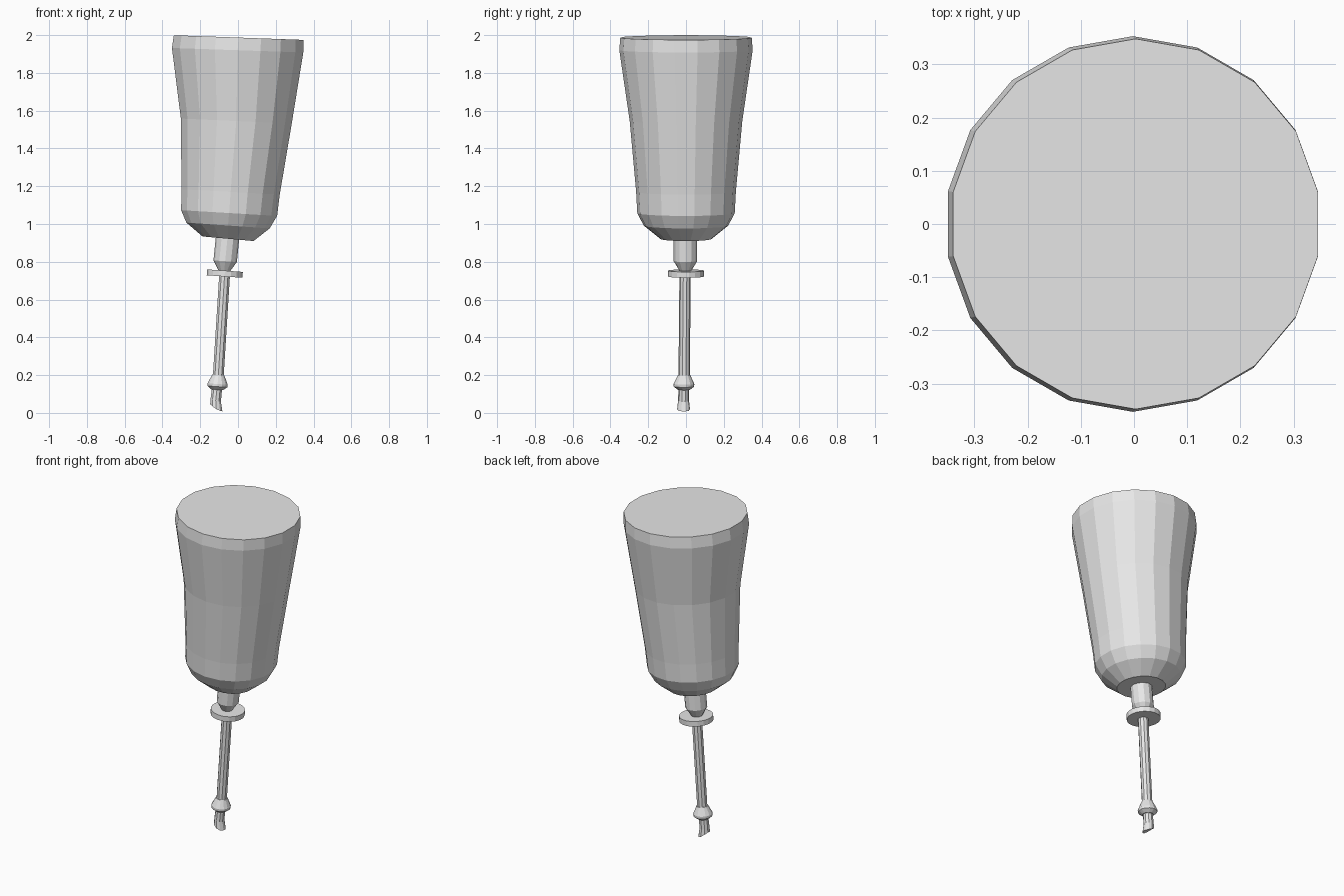
import bpy, bmesh, math

grey = bpy.data.materials.new("plain grey")
grey.diffuse_color = (0.8, 0.8, 0.8, 1)


def loft(name, sides, rings):
    """Skin tilted rings, each (x, y, z, radius, slope along x, sag); cap both ends."""
    bm = bmesh.new()
    loops = []
    for cx, cy, cz, r, slope, sag in rings:
        loop = []
        for i in range(sides):
            a = math.pi / 2 + 2 * math.pi * i / sides
            dx, dy = r * math.cos(a), r * math.sin(a)
            z = cz + slope * dx - sag * (1 - (dx / r) ** 2)
            loop.append(bm.verts.new((cx + dx, cy + dy, z)))
        loops.append(loop)
    for a, b in zip(loops, loops[1:]):
        for i in range(sides):
            j = (i + 1) % sides
            bm.faces.new((a[i], a[j], b[j], b[i]))
    bm.faces.new(loops[0])
    bm.faces.new(loops[-1])
    bmesh.ops.recalc_face_normals(bm, faces=bm.faces)
    mesh = bpy.data.meshes.new(name)
    bm.to_mesh(mesh)
    bm.free()
    mesh.materials.append(grey)
    obj = bpy.data.objects.new(name, mesh)
    bpy.context.collection.objects.link(obj)
    return obj


# Tapered handle with a rounded lower end
loft("handle", 18, [
    (-0.053, 0, 0.922, 0.137, -0.09, 0),
    (-0.053, 0, 0.992, 0.224, -0.07, 0),
    (-0.047, 0, 1.058, 0.258, -0.06, 0),
    (-0.039, 0, 1.170, 0.264, -0.055, 0),
    (-0.009, 0, 1.545, 0.298, -0.045, 0),
    (-0.002, 0, 1.920, 0.353, -0.034, 0),
    (0.003, 0, 1.987, 0.348, -0.036, 0),
])

# Neck narrowing to the shaft
loft("neck", 12, [
    (-0.073, -0.003, 0.750, 0.030, -0.07, 0),
    (-0.068, -0.003, 0.803, 0.062, -0.07, 0),
    (-0.054, -0.003, 0.940, 0.062, -0.07, 0),
])

# Flat round guard
loft("guard_disc", 18, [
    (-0.071, 0, 0.722, 0.096, -0.07, 0),
    (-0.069, 0, 0.753, 0.096, -0.07, 0),
])

# Thin shaft
loft("shaft", 10, [
    (-0.106, -0.010, 0.170, 0.030, -0.06, 0),
    (-0.071, -0.005, 0.730, 0.030, -0.06, 0),
])

# Collar near the end of the shaft
loft("collar", 14, [
    (-0.111, -0.011, 0.122, 0.032, -0.07, 0),
    (-0.109, -0.011, 0.139, 0.054, -0.07, 0),
    (-0.108, -0.011, 0.153, 0.055, -0.07, 0),
    (-0.104, -0.010, 0.200, 0.033, -0.07, 0),
])

# Slanted tip with a curved end face
loft("tip", 10, [
    (-0.115, -0.013, 0.028, 0.034, -0.58, 0.008),
    (-0.118, -0.013, 0.065, 0.029, -0.25, 0),
    (-0.111, -0.012, 0.130, 0.028, -0.07, 0),
])
